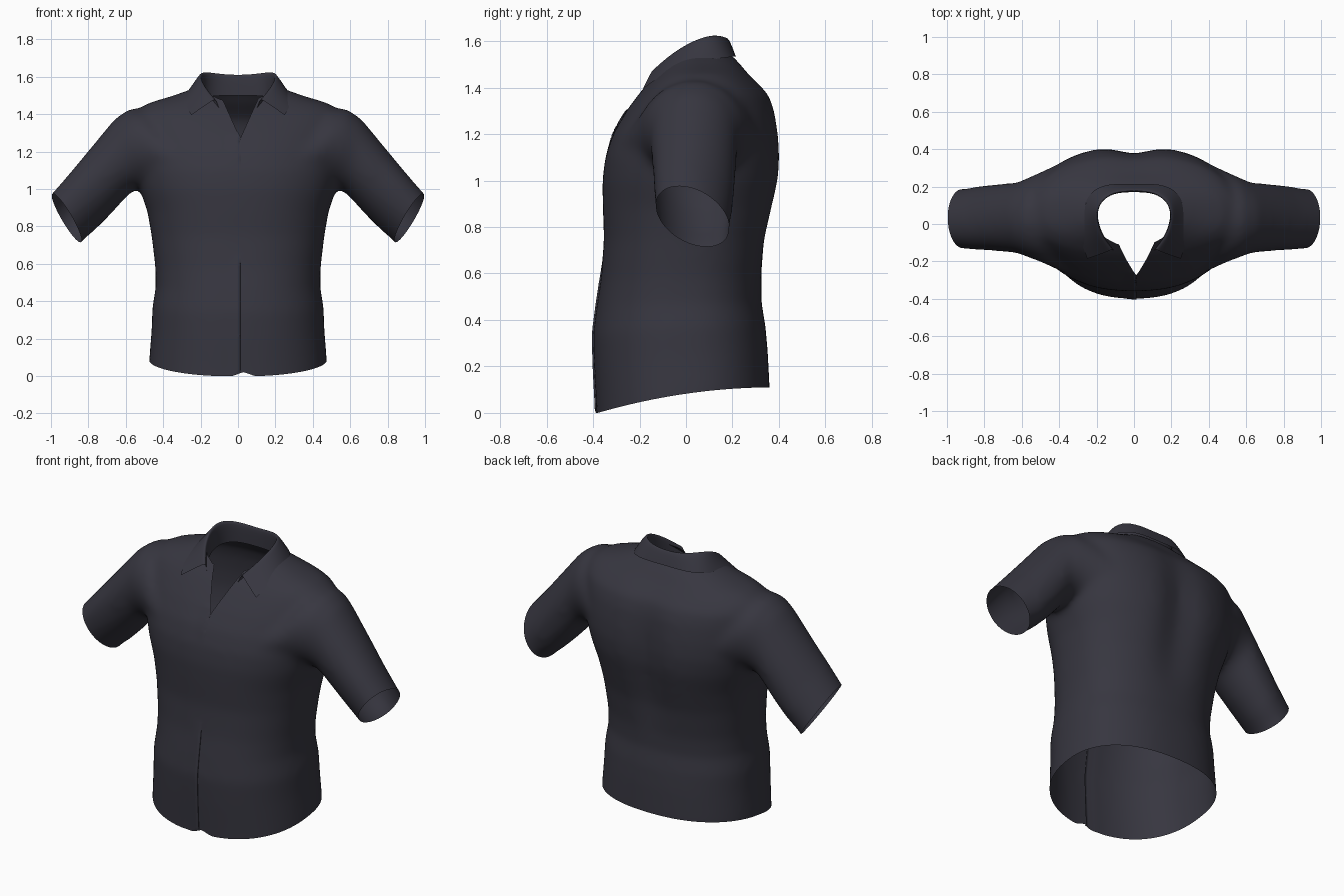
import bpy, bmesh, math
from mathutils import Vector

if "Cube" in bpy.data.objects:
    bpy.data.objects.remove(bpy.data.objects["Cube"])

cloth = bpy.data.materials.new("charcoal cloth")
cloth.diffuse_color = (0.038, 0.037, 0.051, 1)
cloth.use_nodes = True
cloth.node_tree.nodes["Principled BSDF"].inputs["Base Color"].default_value = cloth.diffuse_color


def loft(bm, rings):
    """Closed solid through a list of equally long point rings."""
    vs = [[bm.verts.new(p) for p in r] for r in rings]
    n = len(vs[0])
    for a, b in zip(vs, vs[1:]):
        for i in range(n):
            bm.faces.new((a[i], a[(i + 1) % n], b[(i + 1) % n], b[i]))
    bm.faces.new(vs[0][::-1])
    bm.faces.new(vs[-1])


def spow(v, e):
    return math.copysign(abs(v) ** e, v)


def torso_ring(z, w, yf, yb, yc):
    """Rounded section with separate front and back depth and a spine hollow."""
    pts = []
    e = 2 / 2.3
    for i in range(64):
        t = 2 * math.pi * i / 64
        x, s = w * spow(math.cos(t), e), spow(math.sin(t), e)
        y = yc + s * ((yb - yc) if s > 0 else (yc - yf))
        if s > 0 and 0.55 < z < 1.5:
            y -= 0.042 * math.exp(-(x / 0.11) ** 2) * math.sin(math.pi * (z - 0.55) / 0.95)
        pts.append((x, y, z))
    return pts


def sleeve_ring(side, xt, zt, xb, zb, yf, yb):
    """Oval section given by its top point, bottom point and depth, leaning to the wrist."""
    pts = []
    lean = 0.035 * max(0, min(1, (xt - 0.6) / 0.3))
    for i in range(40):
        t = 2 * math.pi * i / 40
        c, s = math.cos(t), math.sin(t)
        pts.append((side * ((xt + xb) / 2 + c * (xt - xb) / 2),
                    (yf + yb) / 2 + s * (yb - yf) / 2 - c * lean,
                    (zt + zb) / 2 + c * (zt - zb) / 2))
    return pts


def cut(bm, planes, near):
    """Remove the faces on the positive side of all planes, with clean edges."""
    for co, no in planes:
        faces = [f for f in bm.faces if near(f.calc_center_median())]
        geom = list({v for f in faces for v in f.verts}) + \
            list({e for f in faces for e in f.edges}) + faces
        bmesh.ops.bisect_plane(bm, geom=geom, dist=1e-4, plane_co=co, plane_no=no)
    dead = []
    for f in bm.faces:
        c = f.calc_center_median()
        if near(c) and all((c - Vector(co)).dot(Vector(no)) > 0 for co, no in planes):
            dead.append(f)
    bmesh.ops.delete(bm, geom=dead, context='FACES')


def make_object(name, bm):
    me = bpy.data.meshes.new(name)
    bm.to_mesh(me)
    bm.free()
    ob = bpy.data.objects.new(name, me)
    bpy.context.collection.objects.link(ob)
    me.materials.append(cloth)
    return ob


# Body and sleeves as overlapping solids: z, half width, front, back, widest y
TORSO = [(-0.12, .475, -.385, .36, 0), (0.0, .475, -.386, .36, 0), (0.2, .462, -.396, .352, 0),
         (0.34, .458, -.400, .342, 0), (0.47, .440, -.383, .325, 0), (0.58, .442, -.366, .328, 0),
         (0.75, .462, -.353, .352, .01), (0.88, .485, -.358, .385, .02), (1.0, .525, -.36, .412, .03),
         (1.1, .55, -.348, .418, .04), (1.2, .555, -.315, .41, .05), (1.3, .56, -.257, .392, .05),
         (1.37, .565, -.205, .365, .05), (1.42, .545, -.165, .315, .05), (1.46, .48, -.125, .27, .06),
         (1.5, .345, -.09, .235, .06), (1.54, .235, -.05, .195, .06), (1.58, .16, 0, .15, .06)]
SLEEVE = [(.34, 1.30, .34, 1.0, -.275, .35), (.42, 1.36, .42, 1.0, -.24, .315),
          (.50, 1.43, .49, 1.0, -.205, .28), (.58, 1.43, .54, 1.0, -.18, .25),
          (.66, 1.375, .585, .97, -.155, .222), (.80, 1.205, .68, .865, -.142, .212),
          (.90, 1.085, .765, .78, -.135, .20), (1.0, .97, .84, .715, -.126, .185),
          (1.10, .855, .93, .59, -.125, .185)]
bm = bmesh.new()
loft(bm, [torso_ring(*r) for r in TORSO])
for side in (1, -1):
    loft(bm, [sleeve_ring(side, *r) for r in SLEEVE])
bmesh.ops.recalc_face_normals(bm, faces=bm.faces[:])
shirt = make_object("shirt_body", bm)
rm = shirt.modifiers.new("fuse", 'REMESH')
rm.mode = 'VOXEL'
rm.voxel_size = 0.018
sm = shirt.modifiers.new("soften", 'SMOOTH')
sm.factor = 0.5
sm.iterations = 18
fused = bpy.data.meshes.new_from_object(
    shirt.evaluated_get(bpy.context.evaluated_depsgraph_get()))
shirt.modifiers.clear()
bm = bmesh.new()
bm.from_mesh(fused)

# Openings: hem, sleeve mouths, neck hole, front V
cut(bm, [((0, 0, 0), (0, 0, -1))], lambda c: c.z < 0.1)
for side in (1, -1):
    cut(bm, [((side * 0.916, 0.03, 0.845), (side * 0.835, -0.18, -0.55))],
        lambda c: side * c.x > 0.65)
neck = []
for i in range(20):
    t = 2 * math.pi * i / 20
    c, s = math.cos(t), math.sin(t)
    neck.append(((0.21 * c, 0.035 + 0.155 * s, 0), (-c / 0.21, -s / 0.155, 0)))
cut(bm, neck, lambda c: c.z > 1.38 and abs(c.x) < 0.3)
VX, VZ = 0.012, 1.27
cut(bm, [((VX, 0, VZ), (1, 0, 0.45)), ((VX, 0, VZ), (-1, 0, 0.45))],
    lambda c: c.y < 0.02 and c.z > 1.2 and abs(c.x) < 0.3)

# Button front: slit the centre line below and above the chest, lap one edge over
faces = [f for f in bm.faces if f.calc_center_median().y < -0.1
         and f.calc_center_median().z < 1.35 and abs(f.calc_center_median().x) < 0.1]
geom = list({v for f in faces for v in f.verts}) + \
    list({e for f in faces for e in f.edges}) + faces
bmesh.ops.bisect_plane(bm, geom=geom, dist=1e-4, plane_co=(VX, 0, 0), plane_no=(1, 0, 0))
seam = [e for e in bm.edges if all(abs(v.co.x - VX) < 2e-4 and v.co.y < -0.1
                                   and not 0.66 < v.co.z < 1.12 for v in e.verts)]
bmesh.ops.split_edges(bm, edges=seam)
for v in bm.verts:
    if v.co.y < -0.1 and v.co.z < 1.3 and -0.06 < v.co.x < VX + 2e-4 and v.link_faces:
        if all(f.calc_center_median().x < VX for f in v.link_faces):
            k = (v.co.x + 0.06) / (VX + 0.06)
            k *= max(0, min(1, max((0.66 - v.co.z) / 0.1, (v.co.z - 1.12) / 0.1)))
            v.co.y -= 0.007 * k
            v.co.x += 0.005 * k

# Hem rises towards the back, with a small notch at the front
for v in bm.verts:
    if v.co.z < 0.5 and abs(v.co.x) < 0.55:
        f = 1 - v.co.z / 0.5
        h = max(0, 0.11 * (1 - ((0.38 - v.co.y) / 0.76) ** 2))
        if v.co.y < 0:
            h += 0.022 * max(0, 1 - abs(v.co.x - 0.03) / 0.06) * f ** 6
        v.co.z += h * f
for f in bm.faces:
    f.smooth = True
bm.to_mesh(shirt.data)
bm.free()

# Folded collar: outer edge, fold line, inner stand, from back centre to the tip
OUTER = [(0, .212, 1.535), (.14, .218, 1.535), (.24, .175, 1.53), (.282, .06, 1.515),
         (.295, -.07, 1.48), (.25, -.185, 1.395)]
FOLD = [(0, .175, 1.612), (.11, .172, 1.62), (.19, .115, 1.635), (.21, .03, 1.61),
        (.18, -.06, 1.55), (.125, -.135, 1.48)]
STAND = [(0, .172, 1.50), (.12, .168, 1.50), (.19, .125, 1.49), (.20, .04, 1.475),
         (.17, -.06, 1.44), (.10, -.15, 1.43)]
rows = [OUTER, [(x * 1.03, y + 0.01 * (1 if y > 0 else -1), z) for x, y, z in FOLD],
        [(x * 0.95, y * 0.97, z) for x, y, z in FOLD], STAND]
bm = bmesh.new()
grid = [[bm.verts.new((-x, y, z)) for x, y, z in r[:0:-1]] + [bm.verts.new(p) for p in r]
        for r in rows]
for a, b in zip(grid, grid[1:]):
    for i in range(len(a) - 1):
        bm.faces.new((a[i], a[i + 1], b[i + 1], b[i])).smooth = True
bmesh.ops.recalc_face_normals(bm, faces=bm.faces[:])
collar = make_object("collar", bm)
sub = collar.modifiers.new("round", 'SUBSURF')
sub.levels = sub.render_levels = 2
sub.boundary_smooth = 'PRESERVE_CORNERS'
